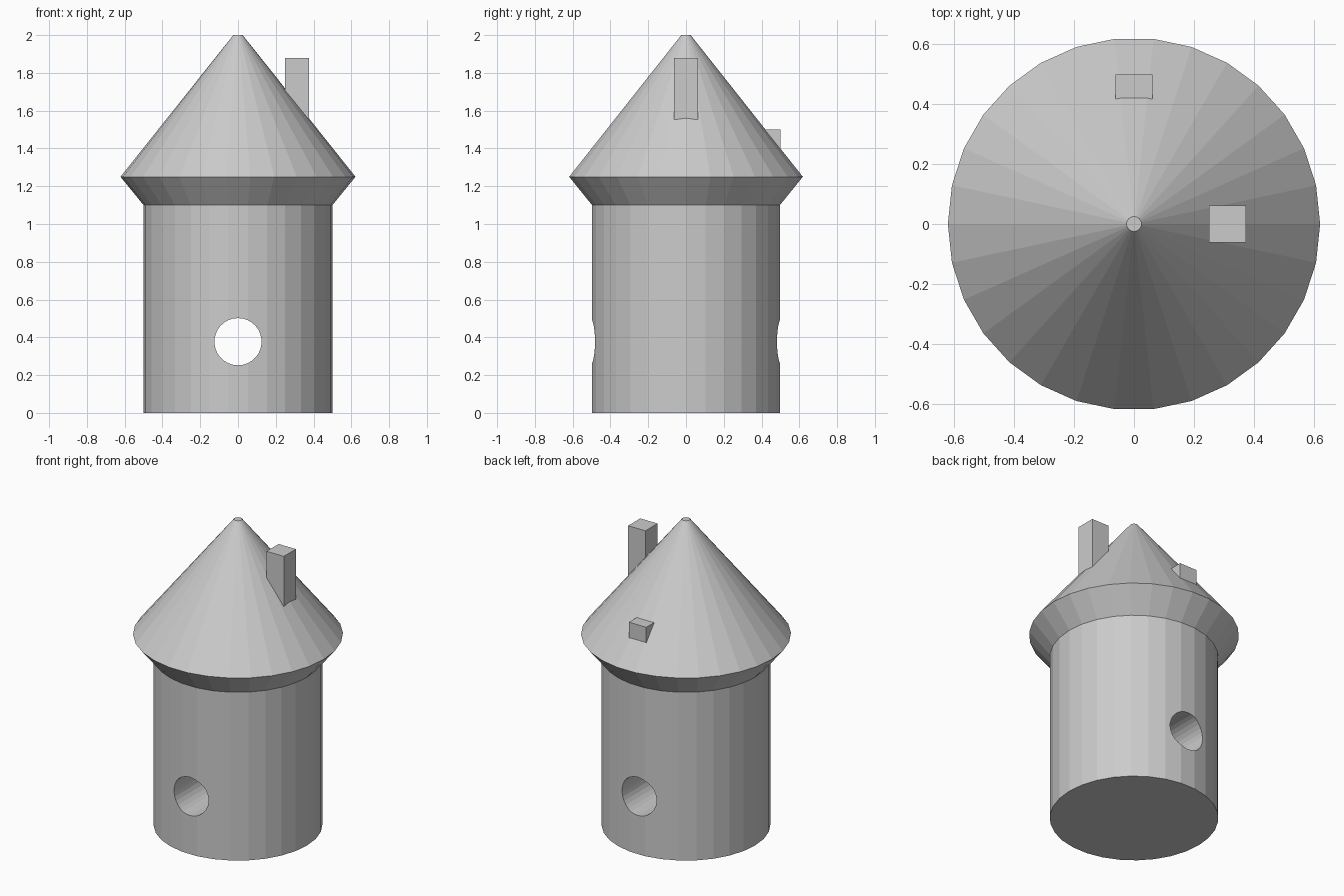
import bpy
import bmesh
from math import cos, sin, pi, radians
from mathutils import Matrix

cube = bpy.data.objects.get("Cube")
if cube:
    bpy.data.objects.remove(cube, do_unlink=True)

SIDES = 30

# Single plain grey for everything
grey = bpy.data.materials.new("plain_grey")
grey.use_nodes = True
colour = (0.6, 0.6, 0.6, 1)
grey.diffuse_color = colour
grey.node_tree.nodes["Principled BSDF"].inputs["Base Color"].default_value = colour


def add_object(name, bm):
    mesh = bpy.data.meshes.new(name)
    bmesh.ops.recalc_face_normals(bm, faces=bm.faces)
    bm.to_mesh(mesh)
    bm.free()
    mesh.materials.append(grey)
    obj = bpy.data.objects.new(name, mesh)
    bpy.context.collection.objects.link(obj)
    return obj


def lathe(name, profile, cap_bottom=True):
    """Revolve (radius, height) points into a faceted solid."""
    bm = bmesh.new()
    rings = [[bm.verts.new((r * cos(2 * pi * i / SIDES), r * sin(2 * pi * i / SIDES), z))
              for i in range(SIDES)] for r, z in profile]
    for low, high in zip(rings, rings[1:]):
        for i in range(SIDES):
            j = (i + 1) % SIDES
            bm.faces.new((low[i], low[j], high[j], high[i]))
    bm.faces.new(rings[-1])
    if cap_bottom:
        bm.faces.new(rings[0][::-1])
    return add_object(name, bm)


def box(name, low, high):
    bm = bmesh.new()
    size = [b - a for a, b in zip(low, high)]
    centre = [(a + b) / 2 for a, b in zip(low, high)]
    bmesh.ops.create_cube(bm, size=1, matrix=Matrix.Translation(centre) @ Matrix.Diagonal((*size, 1)))
    return add_object(name, bm)


# Round tower and flared conical roof with a small flat tip
tower = lathe("tower", [(0.5, 0), (0.5, 1.1)])
lathe("roof", [(0.5, 1.1), (0.622, 1.25), (0.025, 2)], cap_bottom=False)

# Tall chimney on the left slope, short one on the back slope
box("tall_chimney", (0.25, -0.0625, 1.4), (0.375, 0.0625, 1.88))
box("short_chimney", (-0.0625, 0.375, 1.3), (0.0625, 0.5, 1.5))

# Round tunnel running front to back through the tower
bm = bmesh.new()
bmesh.ops.create_cone(bm, cap_ends=True, segments=SIDES, radius1=0.125, radius2=0.125, depth=1.4,
                      matrix=Matrix.Translation((0, 0, 0.377)) @ Matrix.Rotation(radians(90), 4, 'X'))
cutter = add_object("tunnel_cutter", bm)
cutter.hide_render = True
cutter.hide_viewport = True

cut = tower.modifiers.new("tunnel", 'BOOLEAN')
cut.operation = 'DIFFERENCE'
cut.solver = 'EXACT'
cut.object = cutter
